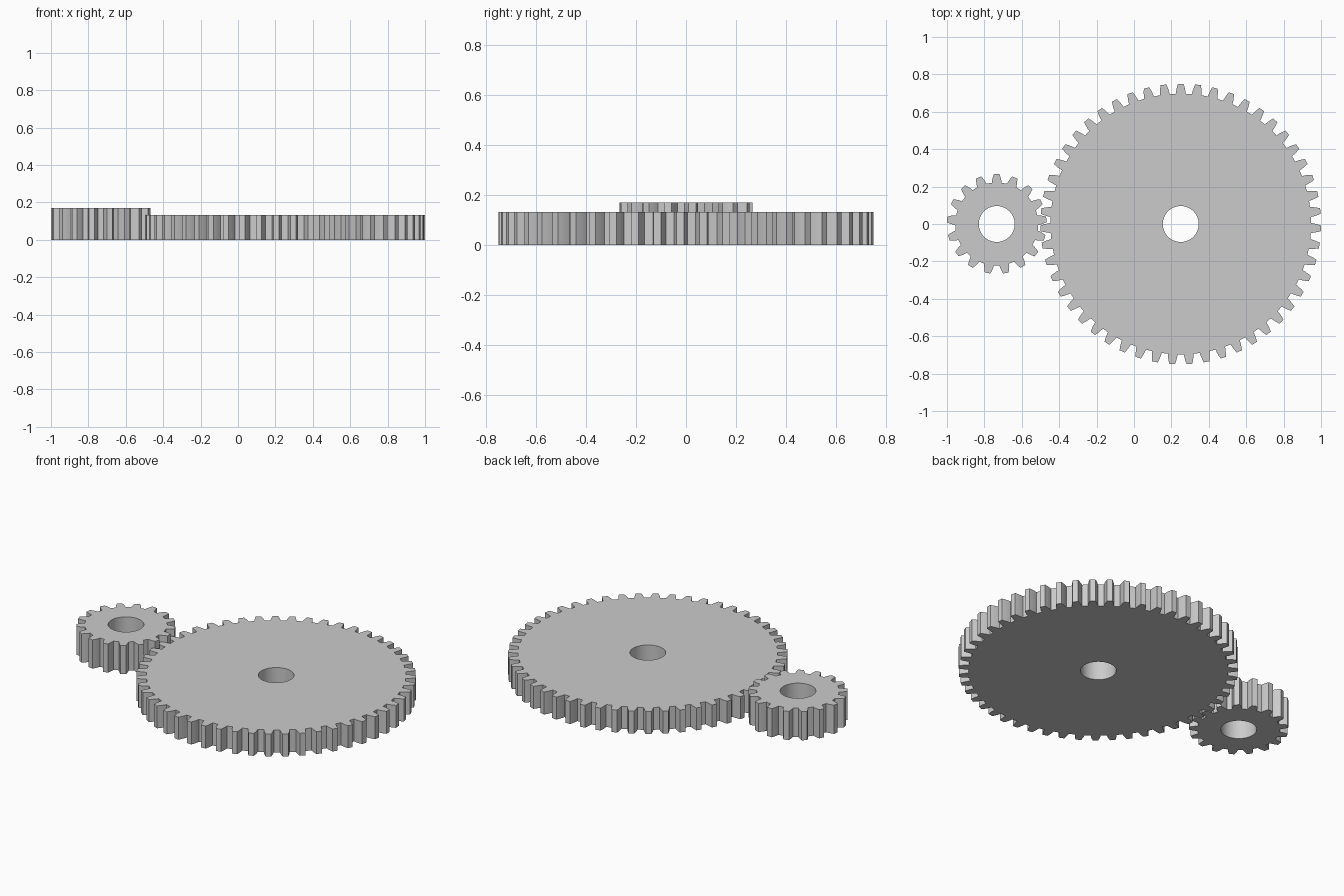
import bpy, bmesh
from math import sin, cos, pi

if "Cube" in bpy.data.objects:
    bpy.data.objects.remove(bpy.data.objects["Cube"])


def gear(name, x, teeth, root, tip, bore, height):
    """Spur gear with a through bore, one tooth pointing to +y, standing on z = 0."""
    pitch = 2 * pi / teeth
    depth = tip - root
    # half of one tooth flank: (radius, half width)
    flank = [(root, 0.0265), (root + depth * 0.3, 0.0245),
             (root + depth * 0.65, 0.0205), (tip, 0.0150)]
    outline = []
    for i in range(teeth):
        a = pi / 2 + i * pitch
        side = [(r, a - w / r) for r, w in flank]
        side += [(r, a + w / r) for r, w in reversed(flank)]
        outline += [(r * cos(t), r * sin(t)) for r, t in side]
    hole = [(bore * cos(2 * pi * i / 64), bore * sin(2 * pi * i / 64)) for i in range(64)]

    # filled, extruded 2D profile
    curve = bpy.data.curves.new(name, 'CURVE')
    curve.dimensions = '2D'
    curve.fill_mode = 'BOTH'
    curve.extrude = height / 2
    for loop in (outline, hole):
        s = curve.splines.new('POLY')
        s.points.add(len(loop) - 1)
        for p, (px, py) in zip(s.points, loop):
            p.co = (px, py, 0, 1)
        s.use_cyclic_u = True
    ob = bpy.data.objects.new(name, curve)
    bpy.context.collection.objects.link(ob)
    ob.location = (x, 0, height / 2)
    bpy.ops.object.select_all(action='DESELECT')
    ob.select_set(True)
    bpy.context.view_layer.objects.active = ob
    bpy.ops.object.convert(target='MESH')
    ob = bpy.context.view_layer.objects.active

    # weld caps to walls
    bm = bmesh.new()
    bm.from_mesh(ob.data)
    bmesh.ops.remove_doubles(bm, verts=bm.verts, dist=1e-5)
    bmesh.ops.recalc_face_normals(bm, faces=bm.faces)
    bm.to_mesh(ob.data)
    bm.free()
    bpy.ops.object.shade_smooth_by_angle(angle=0.2)
    return ob


# meshing pair, 3:1 ratio
gear("large_gear", 0.25, 51, 0.697, 0.75, 0.096, 0.133)
gear("small_gear", -0.734, 17, 0.222, 0.267, 0.096, 0.17)
